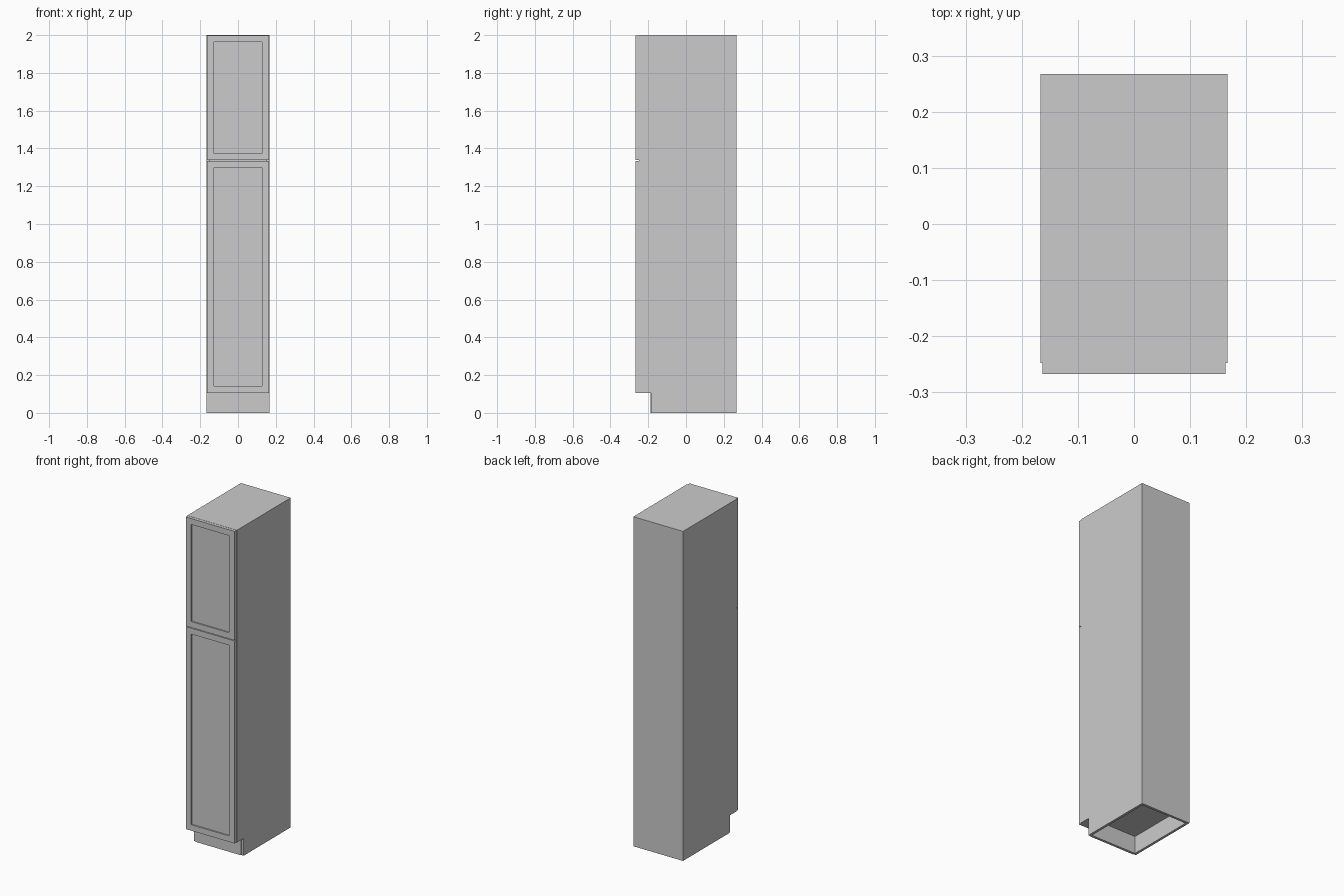
import bpy, bmesh

if "Cube" in bpy.data.objects:
    bpy.data.objects.remove(bpy.data.objects["Cube"])

W, T = 0.167, 0.015              # half width, panel thickness
FRONT, BACK = -0.248, 0.267      # carcass depth range
KICK_Y, KICK_Z, TOP = -0.184, 0.105, 2.0


def finish(name, bm):
    bmesh.ops.recalc_face_normals(bm, faces=bm.faces)
    me = bpy.data.meshes.new(name)
    bm.to_mesh(me)
    bm.free()
    ob = bpy.data.objects.new(name, me)
    bpy.context.collection.objects.link(ob)
    return ob


def box_bm(x0, x1, y0, y1, z0, z1):
    bm = bmesh.new()
    bmesh.ops.create_cube(bm, size=1)
    for v in bm.verts:
        v.co = (x1 if v.co.x > 0 else x0,
                y1 if v.co.y > 0 else y0,
                z1 if v.co.z > 0 else z0)
    return bm


def box(name, *dims):
    return finish(name, box_bm(*dims))


def side_panel(name, x):
    # Notched profile in the YZ plane, extruded by the panel thickness
    profile = [(KICK_Y, 0), (BACK, 0), (BACK, TOP), (FRONT, TOP),
               (FRONT, KICK_Z), (KICK_Y, KICK_Z)]
    bm = bmesh.new()
    face = bm.faces.new([bm.verts.new((x, y, z)) for y, z in profile])
    ext = bmesh.ops.extrude_face_region(bm, geom=[face])
    verts = [g for g in ext["geom"] if isinstance(g, bmesh.types.BMVert)]
    bmesh.ops.translate(bm, verts=verts, vec=(T, 0, 0))
    return finish(name, bm)


def shaker_door(name, z0, z1, stile=0.051, recess=0.008):
    # Slab with a frame inset and a recessed centre panel
    bm = box_bm(-0.1635, 0.1635, -0.267, FRONT, z0, z1)
    bm.normal_update()
    front = min(bm.faces, key=lambda f: f.calc_center_median().y)
    bmesh.ops.inset_region(bm, faces=[front], thickness=stile)
    ext = bmesh.ops.extrude_face_region(bm, geom=[front])
    verts = [g for g in ext["geom"] if isinstance(g, bmesh.types.BMVert)]
    bmesh.ops.translate(bm, verts=verts, vec=(0, recess, 0))
    if front.is_valid:
        bmesh.ops.delete(bm, geom=[front], context='FACES_ONLY')
    return finish(name, bm)


# Carcass
IN = W - T
side_panel("left_side", -W)
side_panel("right_side", IN)
box("top_panel", -IN, IN, FRONT, BACK, TOP - T, TOP)
box("bottom_panel", -IN, IN, FRONT, BACK - T, KICK_Z, KICK_Z + T)
box("back_panel", -IN, IN, BACK - T, BACK, 0, TOP - T)

# Toe kick board, slightly proud of the side notches
box("toe_kick", -IN, IN, KICK_Y - 0.004, KICK_Y + T - 0.004, 0, KICK_Z)

# Doors
shaker_door("lower_door", 0.105, 1.334)
shaker_door("upper_door", 1.338, 1.999)
